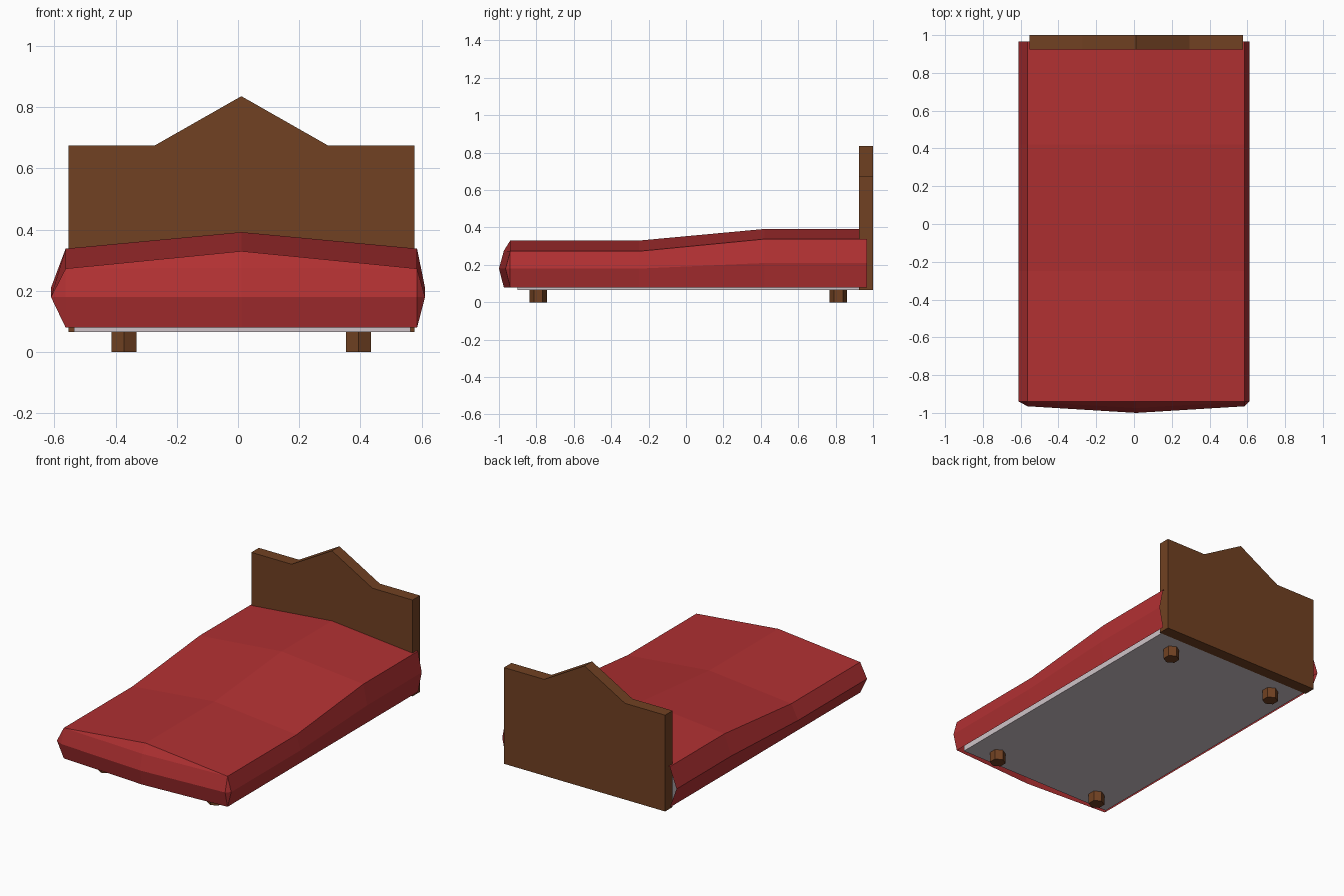
import bpy, bmesh
from mathutils import Matrix

if "Cube" in bpy.data.objects:
    bpy.data.objects.remove(bpy.data.objects["Cube"])

CX = 0.011  # the bed's own centre line


def material(name, rgb):
    m = bpy.data.materials.new(name)
    m.diffuse_color = (*rgb, 1)
    m.use_nodes = True
    m.node_tree.nodes["Principled BSDF"].inputs["Base Color"].default_value = m.diffuse_color
    return m


wood = material("brown wood", (0.165, 0.053, 0.016))
red = material("red blanket", (0.44, 0.030, 0.032))
pale = material("pale mattress", (0.62, 0.55, 0.58))


def finish(name, bm, mat, fix_normals=True):
    if fix_normals:
        bmesh.ops.recalc_face_normals(bm, faces=bm.faces)
    me = bpy.data.meshes.new(name)
    bm.to_mesh(me)
    bm.free()
    me.materials.append(mat)
    ob = bpy.data.objects.new(name, me)
    bpy.context.collection.objects.link(ob)
    return ob


# Headboard: gabled profile extruded backwards
bm = bmesh.new()
half = [(0.565, 0.065), (0.565, 0.675), (0.283, 0.675)]
profile = half + [(0, 0.836)] + [(-x, z) for x, z in reversed(half)]
face = bm.faces.new([bm.verts.new((CX + x, 0.925, z)) for x, z in profile])
ext = bmesh.ops.extrude_face_region(bm, geom=[face])
bmesh.ops.translate(bm, vec=(0, 0.075, 0),
                    verts=[v for v in ext["geom"] if isinstance(v, bmesh.types.BMVert)])
finish("headboard", bm, wood)

# Mattress, mostly hidden under the blanket
bm = bmesh.new()
bmesh.ops.create_cube(bm, size=1, matrix=Matrix.Translation((CX + 0.003, 0.0125, 0.1525))
                      @ Matrix.Diagonal((1.10, 1.825, 0.175, 1)))
finish("mattress", bm, pale)

# Blanket: open shell lofted along y, with a bulging foot end
bm = bmesh.new()
rows = []
for y, mid, edge, ridge in [(-0.94, 0.18, 0.273, 0.33), (-0.25, 0.18, 0.273, 0.33),
                            (0.42, 0.21, 0.338, 0.392), (0.967, 0.21, 0.338, 0.392)]:
    section = [(-0.574, 0.08), (-0.622, mid), (-0.574, edge), (0, ridge),
               (0.574, edge), (0.600, mid), (0.574, 0.08)]
    rows.append([bm.verts.new((CX + x, y, z)) for x, z in section])
for a, b in zip(rows, rows[1:]):
    for i in range(6):
        bm.faces.new((a[i], a[i + 1], b[i + 1], b[i]))
low_l, mid_l, top_l, ridge, top_r, mid_r, low_r = rows[0]
crease = bm.verts.new((CX, -0.974, 0.275))
front_mid = bm.verts.new((CX, -1.0, 0.18))
front_low = bm.verts.new((CX, -0.974, 0.08))
for low, mid, top, s in ((low_l, mid_l, top_l, -1), (low_r, mid_r, top_r, 1)):
    corner = bm.verts.new((CX + s * 0.574, -0.965, 0.18))
    for f in ((low, mid, corner), (mid, top, corner), (top, ridge, crease),
              (top, crease, front_mid, corner), (corner, front_mid, front_low, low)):
        bm.faces.new(f)
finish("blanket", bm, red)

# Four short six-sided feet
for x in (-0.383, 0.383):
    for y in (-0.79, 0.815):
        bm = bmesh.new()
        bmesh.ops.create_cone(bm, cap_ends=True, segments=6, radius1=0.047, radius2=0.047,
                              depth=0.068, matrix=Matrix.Translation((CX + x, y, 0.034)))
        finish("foot", bm, wood)
